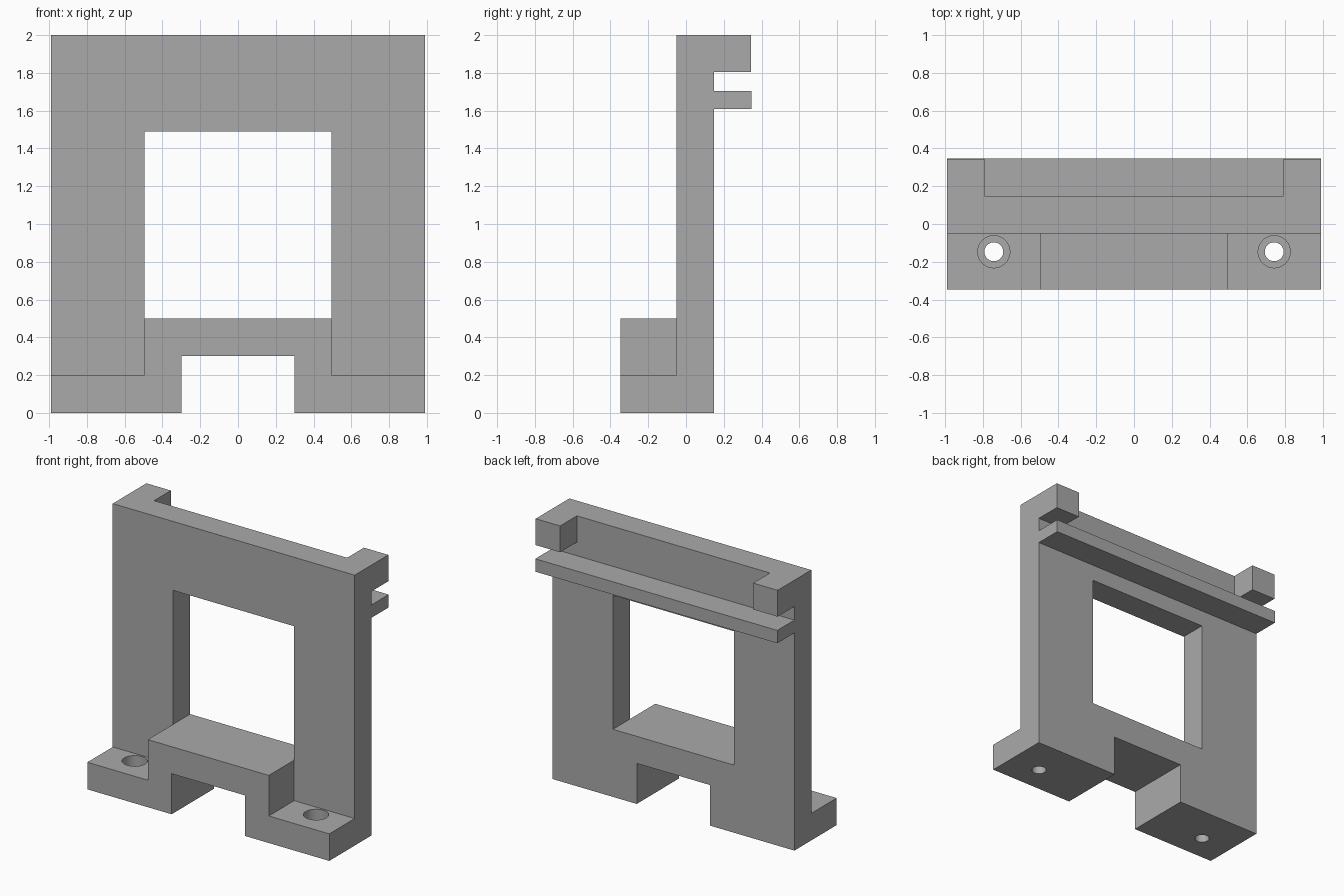
import bpy
import bmesh
import math
from mathutils import Vector

cube = bpy.data.objects.get("Cube")
if cube:
    bpy.data.objects.remove(cube)

grey = bpy.data.materials.new("plain grey")
grey.use_nodes = True
grey.diffuse_color = (0.4, 0.4, 0.4, 1)
grey.node_tree.nodes["Principled BSDF"].inputs["Base Color"].default_value = (0.4, 0.4, 0.4, 1)


def prism(name, profile, start, end):
    """Extrude a closed outline of 3D points from offset start to offset end."""
    bm = bmesh.new()
    start, end = Vector(start), Vector(end)
    face = bm.faces.new([bm.verts.new(Vector(p) + start) for p in profile])
    grown = bmesh.ops.extrude_face_region(bm, geom=[face])["geom"]
    bmesh.ops.translate(bm, vec=end - start,
                        verts=[g for g in grown if isinstance(g, bmesh.types.BMVert)])
    bmesh.ops.recalc_face_normals(bm, faces=bm.faces)
    mesh = bpy.data.meshes.new(name)
    bm.to_mesh(mesh)
    bm.free()
    mesh.materials.append(grey)
    obj = bpy.data.objects.new(name, mesh)
    bpy.context.collection.objects.link(obj)
    return obj


def box(name, x, y0, y1, z0, z1):
    """Box centred on x = 0 with half width x."""
    outline = [(-x, 0, z0), (x, 0, z0), (x, 0, z1), (-x, 0, z1)]
    return prism(name, outline, (0, y0, 0), (0, y1, 0))


def hole(name, x, y, radius, z0, z1):
    ring = [(x + radius * math.cos(a), y + radius * math.sin(a), 0)
            for a in (math.tau * i / 48 for i in range(48))]
    return prism(name, ring, (0, 0, z0), (0, 0, z1))


HALF, FRONT, BACK = 0.99, -0.347, 0.347
WALL_FRONT, WALL_BACK = -0.05, 0.147
WINDOW, FOOT, BRIDGE = 0.495, 0.2, 0.5

# Side outline of the bracket with the rear ledge and top arm
side = [(FRONT, 0), (WALL_BACK, 0), (WALL_BACK, 1.61), (BACK, 1.61), (BACK, 1.705),
        (WALL_BACK, 1.705), (WALL_BACK, 1.805), (BACK - 0.004, 1.805),
        (BACK - 0.004, 2), (WALL_FRONT, 2), (WALL_FRONT, BRIDGE), (FRONT, BRIDGE)]
bracket = prism("bracket", [(0, y, z) for y, z in side], (-HALF, 0, 0), (HALF, 0, 0))

# Window, cable notch below the bridge, and gap between the top arms
cutters = [
    box("window_cutter", WINDOW, -1, 1, BRIDGE, 1.49),
    box("notch_cutter", 0.3, -1, 1, -0.1, 0.3),
    box("arm_gap_cutter", 0.79, WALL_BACK, 1, 1.75, 2.1),
]

# Lowered feet with counterbored screw holes
for sign, label in ((-1, "right"), (1, "left")):
    step = [(sign * x, 0, z) for x, z in
            ((WINDOW, FOOT), (1.1, FOOT), (1.1, 0.6), (WINDOW, 0.6))]
    cutters += [
        prism(label + "_foot_cutter", step, (0, -1, 0), (0, WALL_FRONT, 0)),
        hole(label + "_screw_cutter", sign * 0.742, -0.147, 0.05, -0.1, 0.3),
        hole(label + "_bore_cutter", sign * 0.742, -0.147, 0.085, 0.1, 0.3),
    ]

for cutter in cutters:
    cutter.hide_render = True
    cutter.hide_set(True)
    cut = bracket.modifiers.new(cutter.name, "BOOLEAN")
    cut.operation = "DIFFERENCE"
    cut.solver = "EXACT"
    cut.object = cutter

# Apply the cuts, then smooth only the hole walls
bpy.ops.object.select_all(action="DESELECT")
bpy.context.view_layer.objects.active = bracket
bracket.select_set(True)
for cutter in cutters:
    bpy.ops.object.modifier_apply(modifier=cutter.name)
    bpy.data.objects.remove(cutter)
bpy.ops.object.shade_smooth_by_angle(angle=math.radians(30))
